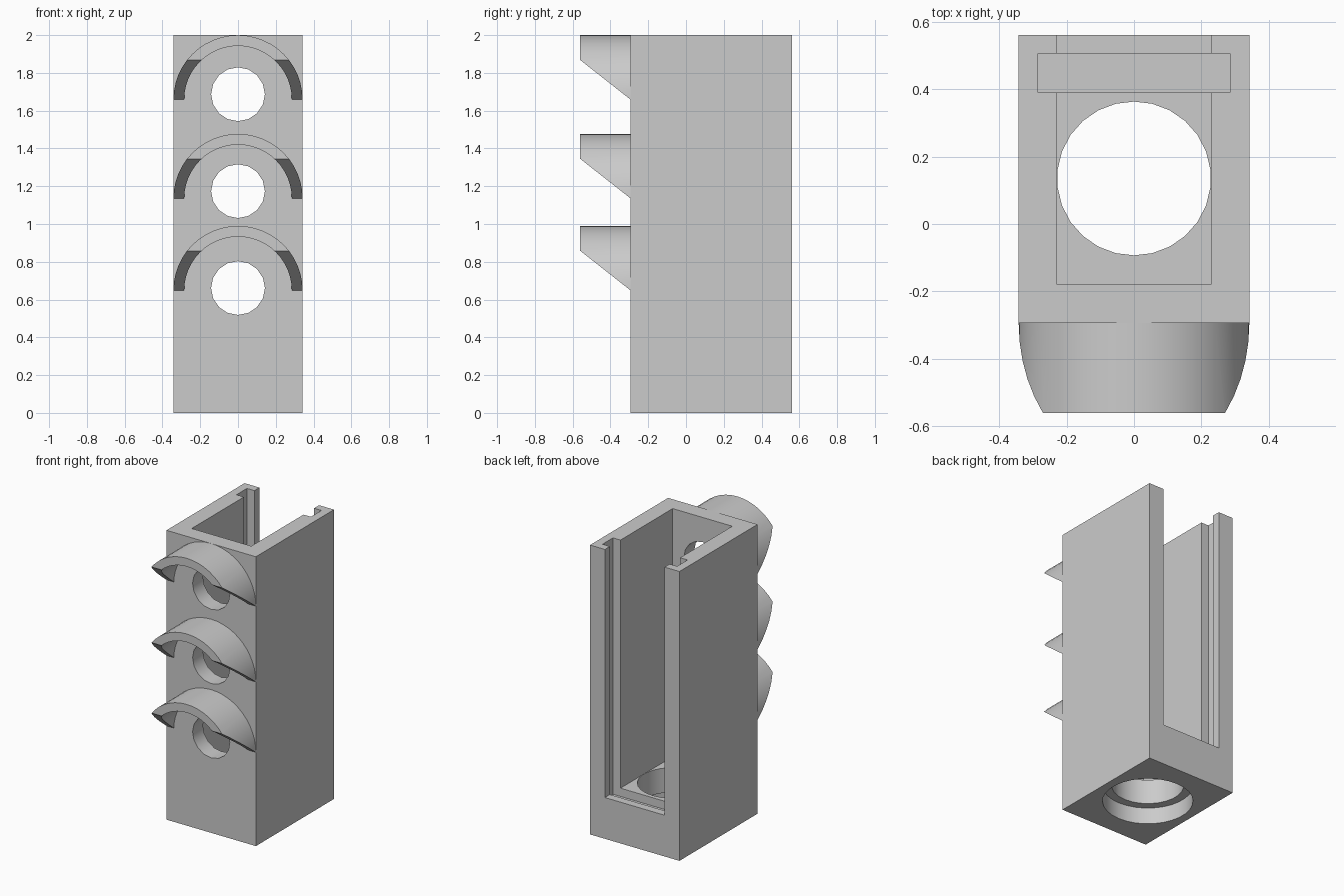
import bpy, bmesh
from math import sin, cos, pi, radians
from mathutils import Matrix, Vector

cube = bpy.data.objects.get("Cube")
if cube:
    bpy.data.objects.remove(cube, do_unlink=True)

grey = bpy.data.materials.new("plain_grey")
grey.use_nodes = True
colour = (0.6, 0.6, 0.6, 1)
grey.diffuse_color = colour
grey.node_tree.nodes["Principled BSDF"].inputs["Base Color"].default_value = colour

U = 0.057                    # wall thickness step
FRONT, BACK = -0.293, 0.56   # housing faces
FLOOR = 5 * U


def make_object(name, bm):
    bmesh.ops.recalc_face_normals(bm, faces=bm.faces)
    mesh = bpy.data.meshes.new(name)
    bm.to_mesh(mesh)
    bm.free()
    mesh.materials.append(grey)
    obj = bpy.data.objects.new(name, mesh)
    bpy.context.collection.objects.link(obj)
    return obj


def box(name, half_x, y0, y1, z0, z1):
    bm = bmesh.new()
    place = Matrix.Translation((0, (y0 + y1) / 2, (z0 + z1) / 2))
    size = Matrix.Diagonal((2 * half_x, y1 - y0, z1 - z0, 1))
    bmesh.ops.create_cube(bm, size=1, matrix=place @ size)
    return make_object(name, bm)


def cylinder(name, radius, length, centre, sides, along_y=False):
    bm = bmesh.new()
    turn = Matrix.Rotation(radians(90 if along_y else 0), 4, 'X')
    bmesh.ops.create_cone(bm, cap_ends=True, segments=sides, radius1=radius,
                          radius2=radius, depth=length,
                          matrix=Matrix.Translation(centre) @ turn)
    return make_object(name, bm)


def select_only(obj):
    bpy.ops.object.select_all(action='DESELECT')
    obj.select_set(True)
    bpy.context.view_layer.objects.active = obj


def carve(target, cutter):
    cutter.hide_render = True
    mod = target.modifiers.new("carve", 'BOOLEAN')
    mod.operation = 'DIFFERENCE'
    mod.solver = 'EXACT'
    mod.object = cutter
    select_only(target)
    bpy.ops.object.modifier_apply(modifier=mod.name)
    bpy.data.objects.remove(cutter, do_unlink=True)


def hood(name, base_z):
    """Half-ring visor whose underside slopes back to the housing."""
    bm = bmesh.new()
    steps = 24
    ring = []
    for i in range(steps + 1):
        a = pi * i / steps
        ring.append([bm.verts.new((r * cos(a), FRONT, base_z + r * sin(a)))
                     for r in (6 * U, 5 * U)])
    faces = [bm.faces.new((p[0], q[0], q[1], p[1]))
             for p, q in zip(ring, ring[1:])]
    depth = FRONT + BACK
    grown = bmesh.ops.extrude_face_region(bm, geom=faces, use_keep_orig=True)
    bmesh.ops.translate(bm, vec=(0, -BACK - FRONT, 0),
                        verts=[v for v in grown["geom"]
                               if isinstance(v, bmesh.types.BMVert)])
    bmesh.ops.recalc_face_normals(bm, faces=bm.faces)
    # slanted trim from the leg bottoms up to the front lip
    bmesh.ops.bisect_plane(bm, geom=bm.verts[:] + bm.edges[:] + bm.faces[:],
                           dist=1e-5, plane_co=(0, FRONT, base_z),
                           plane_no=Vector((0, -0.21, -depth)), clear_outer=True)
    bmesh.ops.holes_fill(bm, edges=[e for e in bm.edges if e.is_boundary])
    return make_object(name, bm)


# Housing with open top, rear opening and a slot for a sliding cover
housing = box("housing", 6 * U, FRONT, BACK, 0, 2)
carve(housing, box("cavity", 4 * U, -0.18, BACK + 0.1, FLOOR, 2.1))
carve(housing, box("cover_slot", 5 * U, 0.39, 0.505, FLOOR - U, 2.1))

# Stepped hole through the floor
carve(housing, cylinder("floor_hole", 4 * U, 1, (0, 0.135, 0), 26))
carve(housing, cylinder("floor_recess", 5 * U, 4 * U, (0, 0.135, 0), 30))

# Round front openings, each under a hood
parts = [housing]
for label, hole_z, hood_z in (("top", 1.687, 1.658), ("middle", 1.174, 1.135),
                              ("bottom", 0.661, 0.648)):
    carve(housing, cylinder("opening", 2.5 * U, 0.3, (0, FRONT, hole_z), 16, True))
    parts.append(hood(label + "_hood", hood_z))

for part in parts:
    select_only(part)
    bpy.ops.object.shade_smooth_by_angle(angle=radians(25))
